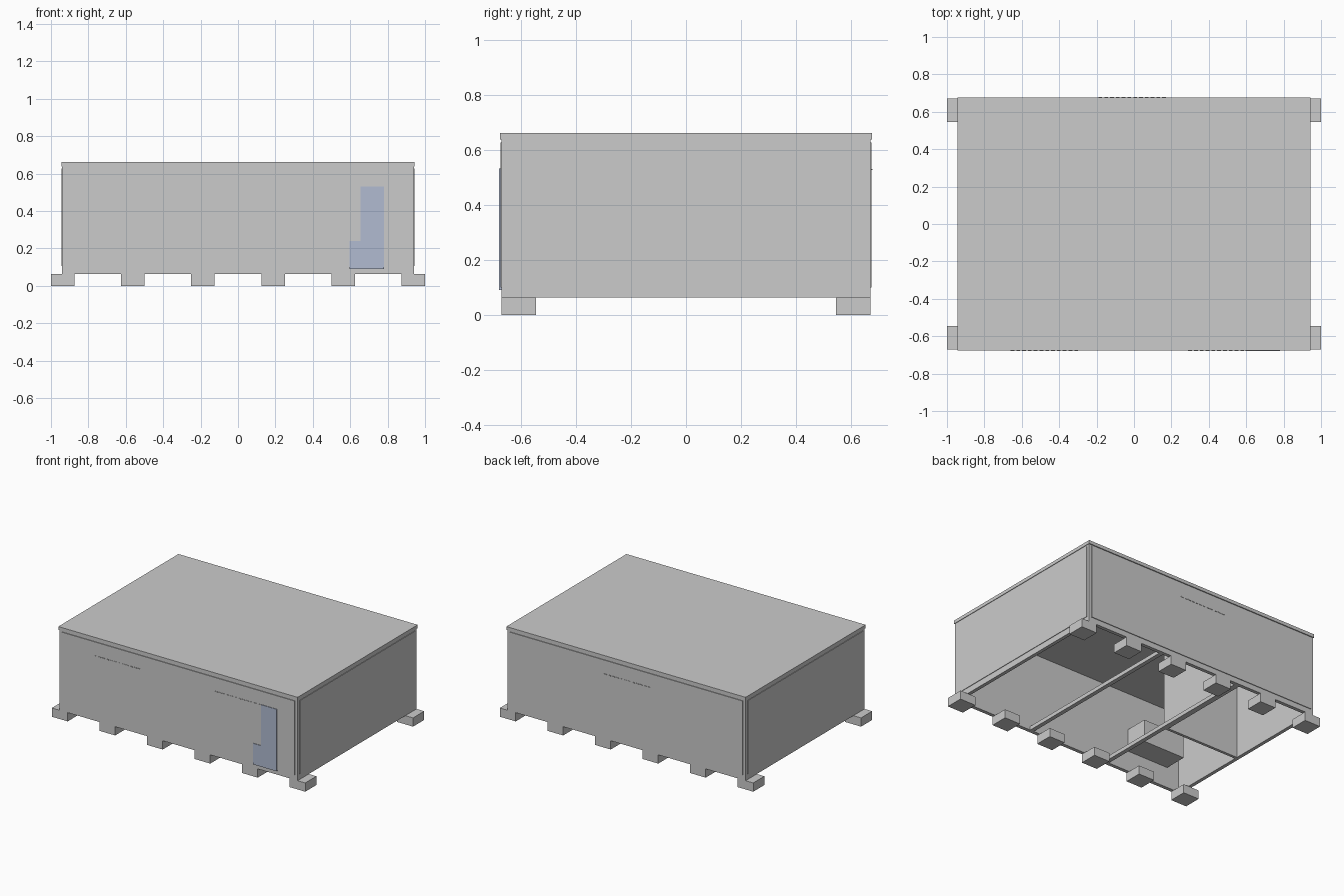
import bpy, bmesh

if "Cube" in bpy.data.objects:
    bpy.data.objects.remove(bpy.data.objects["Cube"])


def box(name, x, y, z):
    """Axis-aligned box from three (min, max) ranges."""
    bm = bmesh.new()
    bmesh.ops.create_cube(bm, size=1.0)
    for v in bm.verts:
        v.co = [(r[0] + r[1]) / 2 + c * (r[1] - r[0]) for r, c in zip((x, y, z), v.co)]
    me = bpy.data.meshes.new(name)
    bm.to_mesh(me)
    bm.free()
    ob = bpy.data.objects.new(name, me)
    bpy.context.collection.objects.link(ob)
    return ob


def span(side, a, b):
    """Range a..b on the positive side, mirrored when side is -1."""
    return (a, b) if side > 0 else (-b, -a)


HX, HY = 0.94, 0.67      # outer half sizes of the shell
T = 0.025                # wall thickness
Z0, Z1 = 0.0625, 0.637   # wall bottom and top

# Walls with thin cladding panels, open underneath
for s, end, side in ((-1, "left", "front"), (1, "right", "back")):
    box(side + "_wall", (-HX, HX), span(s, HY - T, HY), (Z0, Z1))
    box(side + "_panel", (-0.92, 0.92), span(s, HY, HY + 0.005), (0.10, 0.627))
    box(end + "_wall", span(s, HX - T, HX), (T - HY, HY - T), (Z0, Z1))
    box(end + "_panel", span(s, HX, HX + 0.004), (-0.65, 0.65), (0.105, 0.627))

# Roof cap
box("roof", (-0.944, 0.944), (-0.677, 0.677), (Z1, 0.661))

# Foundation blocks along front and back
for s, side in ((-1, "front"), (1, "back")):
    for i in range(6):
        x = -1 + 0.375 * i
        box(f"{side}_foot_{i}", (x, x + 0.125), span(s, 0.545, HY), (0, Z0))

# Cross beams at the thirds of the floor
for s in (-1, 1):
    box("floor_beam", span(s, 0.30, 0.33), (T - HY, HY - T), (Z0, 0.09))

# Partitions enclosing the rear left room
box("long_partition", (-0.34, -0.32), (-0.08, HY - T), (Z0, Z1))
box("short_partition", (T - HX, -0.34), (-0.08, -0.06), (Z0, Z1))

# Wall unit inside the front left room
box("wall_unit", (-0.82, -0.49), (-HY + T, -0.48), (0.21, 0.37))

# L-shaped front door marking
door = bpy.data.materials.new("door_blue")
door.diffuse_color = (0.44, 0.50, 0.64, 1)
door.use_nodes = True
door.node_tree.nodes["Principled BSDF"].inputs["Base Color"].default_value = door.diffuse_color
for name, x, z in (("door_upper", (0.655, 0.78), (0.24, 0.532)),
                   ("door_lower", (0.595, 0.78), (0.09, 0.24))):
    box(name, x, (-0.679, -0.67), z).data.materials.append(door)

# Rows of small vent slots near the top
for s, x0 in ((-1, -0.66), (-1, 0.29), (1, -0.19)):
    for i in range(12):
        x = x0 + i * 0.031
        box("vent_slot", (x, x + 0.02), span(s, 0.673, 0.678), (0.526, 0.531))
